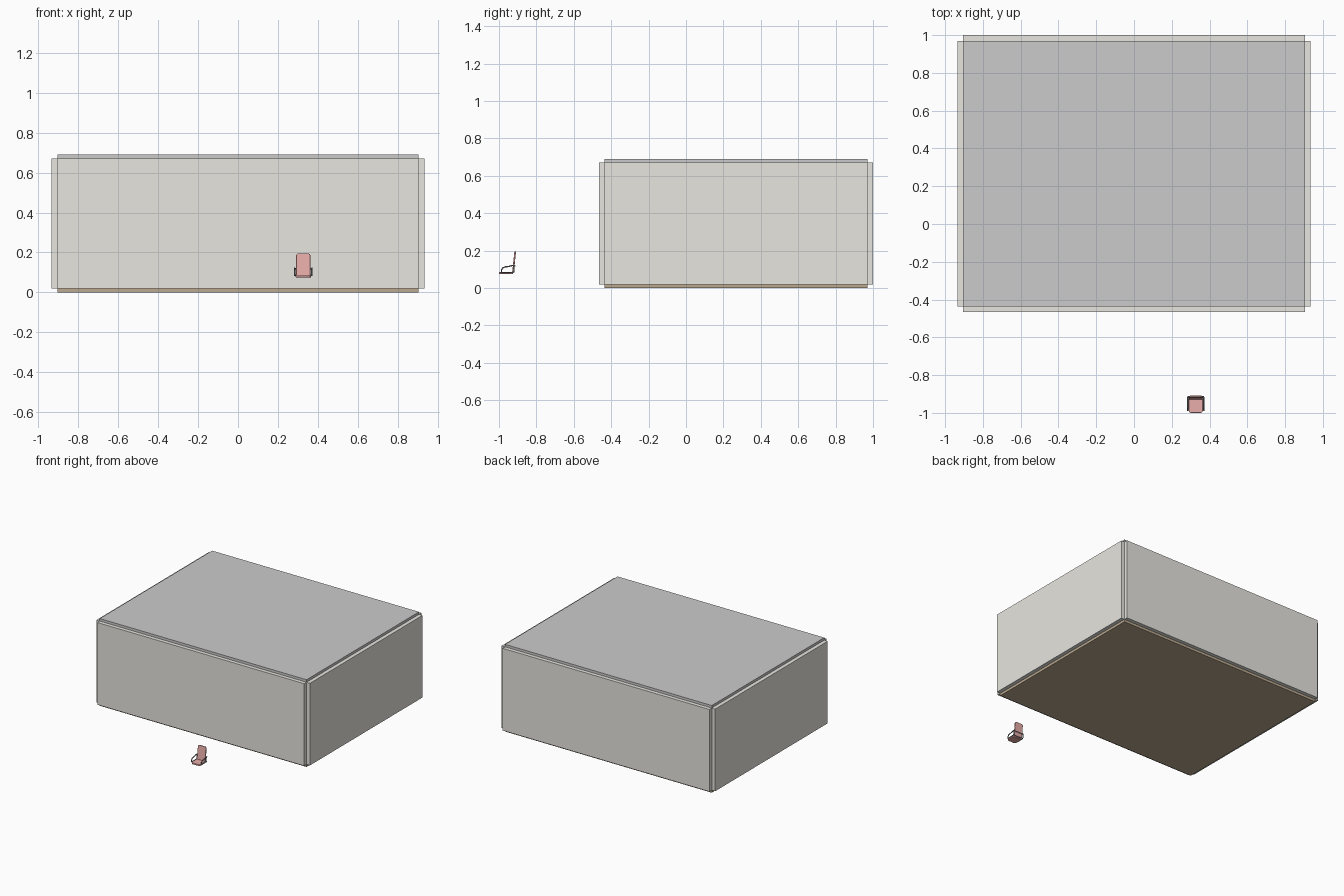
import bpy, bmesh
from math import sin, cos, pi, radians

if "Cube" in bpy.data.objects:
    bpy.data.objects.remove(bpy.data.objects["Cube"])


def material(name, rgb):
    m = bpy.data.materials.new(name)
    m.diffuse_color = (*rgb, 1)
    m.use_nodes = True
    m.node_tree.nodes["Principled BSDF"].inputs["Base Color"].default_value = m.diffuse_color
    return m


WALL = material("warm_white", (0.80, 0.79, 0.74))
FLOOR = material("brown", (0.50, 0.40, 0.28))
PINK = material("pink", (0.80, 0.42, 0.40))
DARK = material("dark_grey", (0.22, 0.25, 0.26))


def add_mesh(name, bm, mat):
    me = bpy.data.meshes.new(name)
    bmesh.ops.recalc_face_normals(bm, faces=bm.faces)
    bm.to_mesh(me)
    bm.free()
    ob = bpy.data.objects.new(name, me)
    bpy.context.collection.objects.link(ob)
    if mat:
        me.materials.append(mat)
    return ob


def box(name, lo, hi, mat=None):
    bm = bmesh.new()
    bmesh.ops.create_cube(bm, size=1)
    for v in bm.verts:
        v.co = [(a + b) / 2 + c * (b - a) for a, b, c in zip(lo, hi, v.co)]
    return add_mesh(name, bm, mat)


def smooth(ob):
    bpy.ops.object.select_all(action='DESELECT')
    ob.select_set(True)
    bpy.context.view_layer.objects.active = ob
    bpy.ops.object.shade_smooth_by_angle(angle=radians(35))


def cushion(name, w, l, t, r_near, r_far, centre, tilt):
    """Rounded-corner slab, optionally tilted about x."""
    bm = bmesh.new()
    corners = [(1, 1, r_far, 0), (-1, 1, r_far, 1), (-1, -1, r_near, 2), (1, -1, r_near, 3)]
    verts = []
    for sx, sy, r, q in corners:
        for i in range(7):
            a = (q + i / 6) * pi / 2
            verts.append(bm.verts.new((sx * (w / 2 - r) + r * cos(a),
                                       sy * (l / 2 - r) + r * sin(a), -t / 2)))
    face = bm.faces.new(verts)
    new = bmesh.ops.extrude_face_region(bm, geom=[face], use_keep_orig=True)["geom"]
    bmesh.ops.translate(bm, vec=(0, 0, t), verts=[g for g in new if isinstance(g, bmesh.types.BMVert)])
    ob = add_mesh(name, bm, PINK)
    ob.location = centre
    ob.rotation_euler.x = radians(tilt)
    mod = ob.modifiers.new("soft_edge", 'BEVEL')
    mod.width, mod.segments, mod.limit_method = 0.002, 2, 'ANGLE'
    smooth(ob)


def tube(name, pts, r, closed=False):
    cu = bpy.data.curves.new(name, 'CURVE')
    cu.dimensions = '3D'
    cu.bevel_depth, cu.bevel_resolution, cu.use_fill_caps = r, 2, True
    sp = cu.splines.new('POLY')
    sp.points.add(len(pts) - 1)
    for p, co in zip(sp.points, pts):
        p.co = (*co, 1)
    sp.use_cyclic_u = closed
    cu.materials.append(DARK)
    ob = bpy.data.objects.new(name, cu)
    bpy.context.collection.objects.link(ob)
    bpy.ops.object.select_all(action='DESELECT')
    ob.select_set(True)
    bpy.context.view_layer.objects.active = ob
    bpy.ops.object.convert(target='MESH')
    smooth(bpy.context.object)


# Room shell: slabs butt against each other, leaving notched outer edges
X, Y0, Y1, Z0, Z1, T = 0.905, -0.436, 0.97, 0.02, 0.67, 0.03
box("floor", (-X, Y0, 0), (X, Y1, Z0), FLOOR)
box("ceiling", (-X, Y0, Z1), (X, Y1, 0.69))
box("front_wall", (-X, Y0 - T, Z0), (X, Y0, Z1), WALL)
box("back_wall", (-X, Y1, Z0), (X, Y1 + T, Z1), WALL)
box("left_wall", (-X - T, Y0, Z0), (-X, Y1, Z1), WALL)
box("right_wall", (X, Y0, Z0), (X + T, Y1, Z1), WALL)

# Chair floating in front of the room
CX = 0.327
cushion("chair_seat", 0.076, 0.076, 0.012, 0.014, 0.006, (CX, -0.962, 0.081), 0)
cushion("chair_back", 0.072, 0.112, 0.009, 0.006, 0.014, (CX, -0.919, 0.140), 84)

# Looped armrests on both sides, joined by bars behind and below
loop = [(-0.988, 0.084), (-0.985, 0.099), (-0.979, 0.108), (-0.968, 0.113), (-0.945, 0.116),
        (-0.928, 0.121), (-0.919, 0.121), (-0.919, 0.090), (-0.925, 0.084)]
for side, s in (("left", -1), ("right", 1)):
    tube(side + "_armrest", [(CX + s * 0.043, y, z) for y, z in loop], 0.0035, True)
tube("back_crossbar", [(CX - 0.043, -0.915, 0.119), (CX + 0.043, -0.915, 0.119)], 0.0035)
tube("lower_crossbar", [(CX - 0.043, -0.921, 0.086), (CX + 0.043, -0.921, 0.086)], 0.0035)
